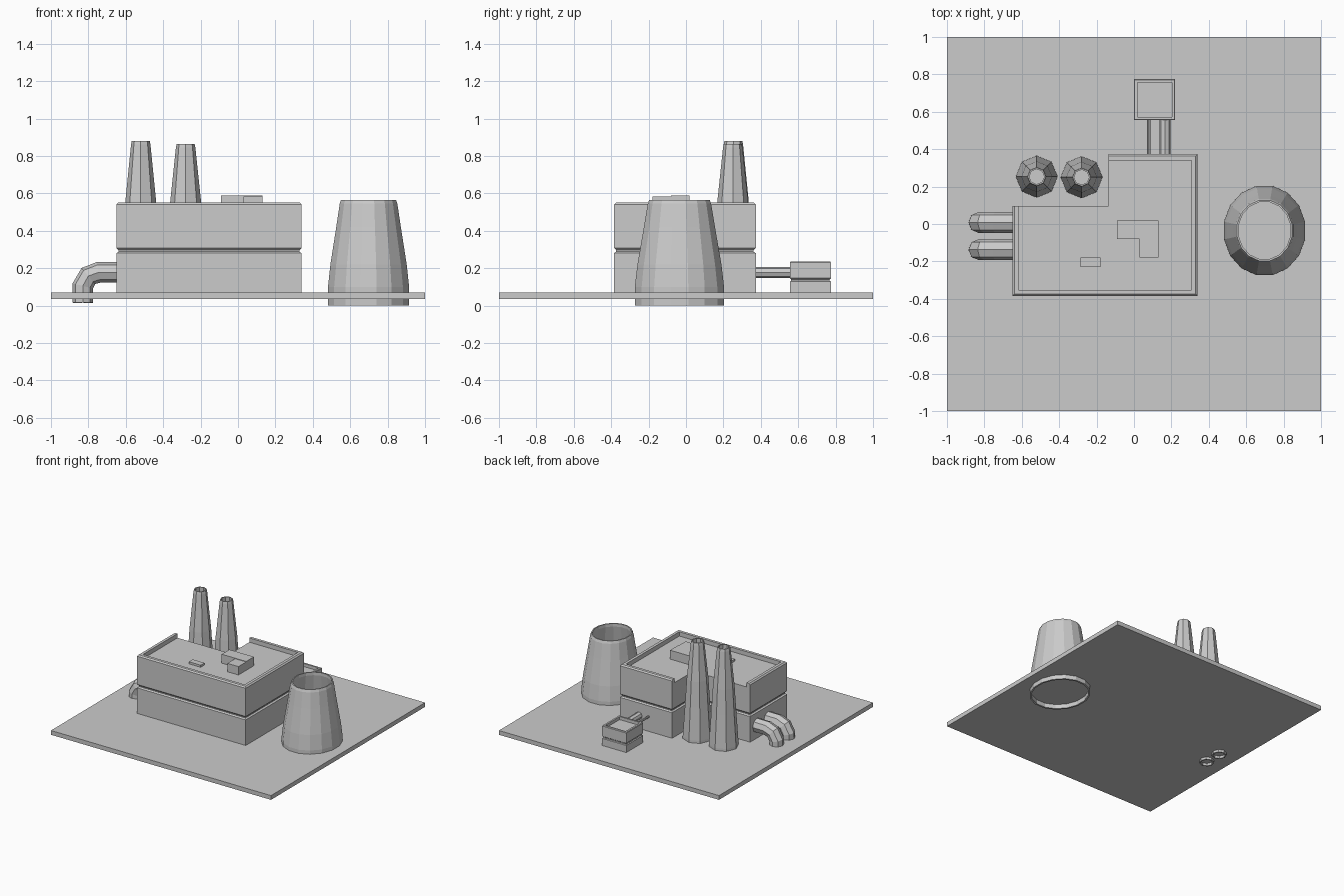
import bpy, bmesh, math
from mathutils import Vector

if "Cube" in bpy.data.objects:
    bpy.data.objects.remove(bpy.data.objects["Cube"])


def make(name, verts, faces):
    me = bpy.data.meshes.new(name)
    me.from_pydata(verts, [], faces)
    bm = bmesh.new()
    bm.from_mesh(me)
    bmesh.ops.recalc_face_normals(bm, faces=bm.faces)
    bm.to_mesh(me)
    bm.free()
    ob = bpy.data.objects.new(name, me)
    bpy.context.collection.objects.link(ob)
    return ob


def loft(name, rings, closed=True, caps=False, around=False):
    """Skin equal-length rings; around joins the last ring to the first."""
    n, m = len(rings[0]), len(rings)
    faces = []
    for j in range(m if around else m - 1):
        for i in range(n if closed else n - 1):
            a, b = j * n, (j + 1) % m * n
            k = (i + 1) % n
            faces.append((a + i, a + k, b + k, b + i))
    if caps:
        faces += [tuple(range(n)), tuple(range((m - 1) * n, m * n))]
    if around and not closed:
        faces += [tuple(j * n for j in range(m)), tuple(j * n + n - 1 for j in range(m))]
    return make(name, [v for r in rings for v in r], faces)


def inset(poly, d, z, closed=True):
    """Offset a right-angled counter-clockwise outline inward."""
    n, out = len(poly), []
    for i in range(n):
        p = Vector(poly[i])
        q = p.copy()
        for a, b in ((i - 1, i), (i, i + 1)):
            if not closed and (a < 0 or b >= n):
                continue
            e = (Vector(poly[b % n]) - Vector(poly[a % n])).normalized()
            q += Vector((-e.y, e.x)) * d
        out.append((q.x, q.y, z))
    return out


def block(name, poly, profile):
    return loft(name, [inset(poly, d, z) for d, z in profile], caps=True)


def rect(x0, x1, y0, y1):
    return [(x0, y0), (x1, y0), (x1, y1), (x0, y1)]


def lathe(name, x, y, profile, sides, ry=1.0, around=True, turn=0.0):
    rings = [[(x + r * math.cos(math.tau * i / sides + turn),
               y + r * ry * math.sin(math.tau * i / sides + turn), z)
              for i in range(sides)] for r, z in profile]
    return loft(name, rings, around=around)


def pipe(name, path, r, wall=0.0):
    cu = bpy.data.curves.new(name, 'CURVE')
    cu.dimensions = '3D'
    cu.bevel_depth = r
    cu.bevel_resolution = 2
    sp = cu.splines.new('POLY')
    sp.use_smooth = False
    sp.points.add(len(path) - 1)
    for p, co in zip(sp.points, path):
        p.co = (*co, 1)
    ob = bpy.data.objects.new(name, cu)
    bpy.context.collection.objects.link(ob)
    bpy.ops.object.select_all(action='DESELECT')
    ob.select_set(True)
    bpy.context.view_layer.objects.active = ob
    bpy.ops.object.convert(target='MESH')
    ob = bpy.context.view_layer.objects.active
    if wall:
        mod = ob.modifiers.new("wall", 'SOLIDIFY')
        mod.thickness = wall
        mod.offset = -1
    return ob


# Ground slab
block("ground_slab", rect(-1, 1, -1, 1), [(0, 0.035), (0, 0.07)])

# Main hall: L-shaped, with a groove around it and a sunken roof
hall = [(-0.65, 0.096), (-0.65, -0.385), (0.34, -0.385),
        (0.34, 0.373), (-0.135, 0.373), (-0.135, 0.096)]
block("main_hall", hall, [(0, 0.06), (0, 0.28), (0.012, 0.288), (0.012, 0.296),
                          (0, 0.308), (0, 0.515)])
# Parapet on the outer sides only
loft("parapet", [inset(hall[:5], d, z, False) for d, z in
                 [(0, 0.515), (0, 0.54), (0.01, 0.55), (0.033, 0.55), (0.033, 0.515)]],
     closed=False, around=True)

# Roof units
block("roof_unit_long", rect(-0.092, 0.13, -0.08, 0.02), [(0, 0.51), (0, 0.588)])
block("roof_unit_short", rect(0.03, 0.13, -0.18, -0.08), [(0, 0.51), (0, 0.584)])
block("roof_vent", rect(-0.285, -0.178, -0.23, -0.18), [(0, 0.51), (0, 0.532)])

# Chimneys
for i, (x, y, top) in enumerate([(-0.52, 0.253, 0.88), (-0.28, 0.25, 0.865)]):
    lathe(f"chimney_{i + 1}", x, y,
          [(0.112, 0.06), (0.112, 0.09), (0.094, 0.36), (0.082, 0.56), (0.052, top - 0.02),
           (0.048, top), (0.04, top), (0.042, top - 0.05), (0.07, 0.5), (0.095, 0.06)], 8)

# Cooling tower: hollow, slightly oval
lathe("cooling_tower", 0.698, -0.035,
      [(0.221, 0.0), (0.221, 0.1), (0.208, 0.22), (0.176, 0.42), (0.157, 0.545), (0.15, 0.565),
       (0.141, 0.565), (0.141, 0.54), (0.162, 0.42), (0.194, 0.22), (0.207, 0.1), (0.207, 0.0)],
      16, ry=1.1, turn=math.pi / 16)

# Bent outlet pipes on the left
for i, y in enumerate((0.008, -0.137)):
    pipe(f"outlet_pipe_{i + 1}", [(-0.62, y, 0.178), (-0.745, y, 0.178), (-0.80, y, 0.158),
                                  (-0.83, y, 0.105), (-0.83, y, 0.015)], 0.056, 0.01)

# Small outbuilding with sunken roof
block("outbuilding", rect(0.0, 0.22, 0.555, 0.775),
      [(0, 0.06), (0, 0.128), (0.007, 0.132), (0.007, 0.14), (0, 0.146), (0, 0.23),
       (0.004, 0.235), (0.018, 0.235), (0.018, 0.21)])

# Pipes from the hall to the outbuilding
pipe("wide_link_pipe", [(0.166, 0.36, 0.177), (0.166, 0.57, 0.177)], 0.029)
pipe("thin_link_pipe", [(0.078, 0.36, 0.192), (0.078, 0.57, 0.192)], 0.009)
